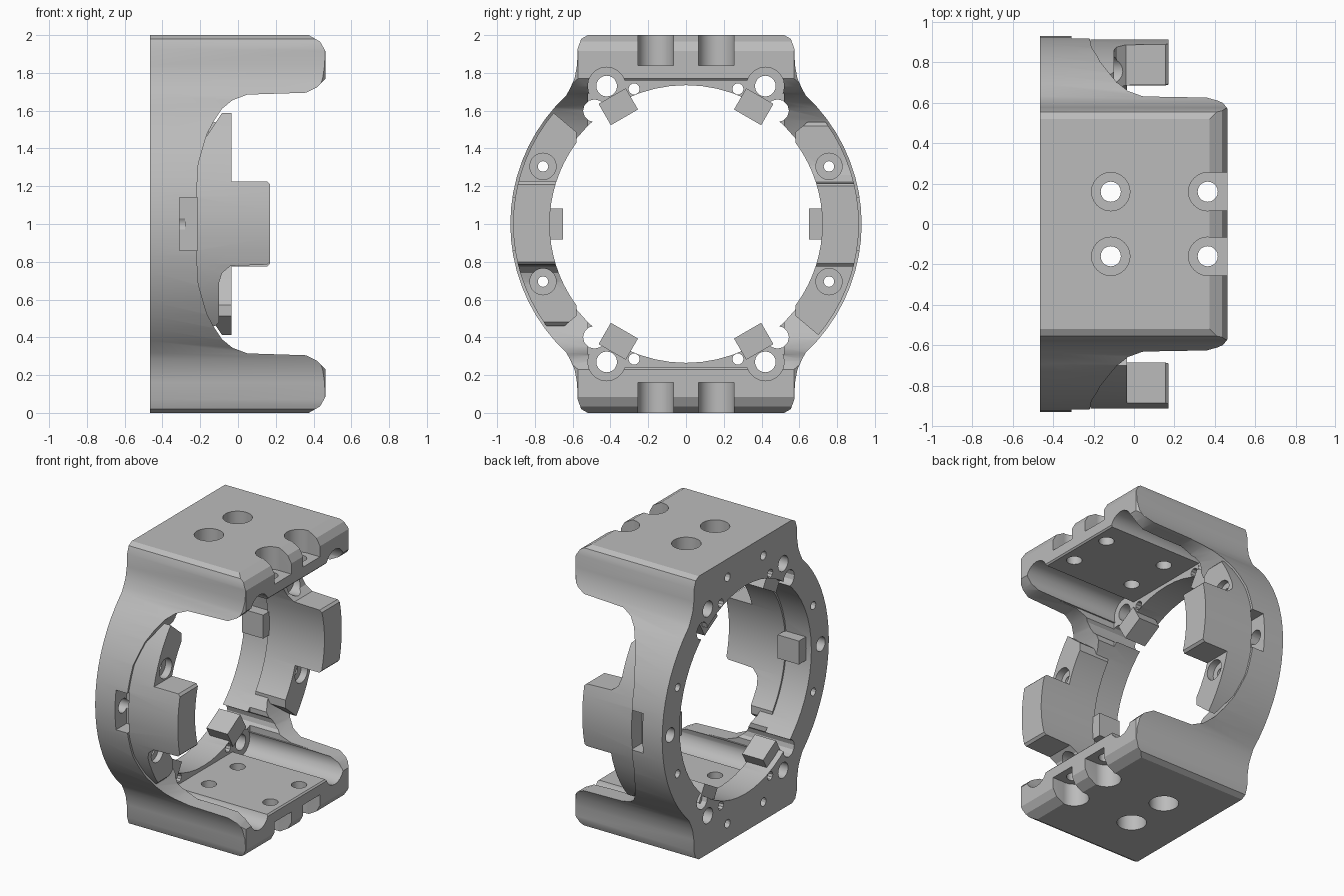
import bpy, bmesh
from math import sin, cos, radians, pi
from mathutils import Matrix

if "Cube" in bpy.data.objects:
    bpy.data.objects.remove(bpy.data.objects["Cube"])

grey = bpy.data.materials.new("plain_grey")
grey.use_nodes = True
grey.diffuse_color = (0.5, 0.5, 0.5, 1)
grey.node_tree.nodes["Principled BSDF"].inputs["Base Color"].default_value = (0.5, 0.5, 0.5, 1)


def prism(name, points, axis, lo, hi):
    """Extrude a 2D outline along one axis."""
    place = {"x": lambda u, v, d: (d, u, v),
             "y": lambda u, v, d: (u, d, v),
             "z": lambda u, v, d: (u, v, d)}[axis]
    bm = bmesh.new()
    ends = [[bm.verts.new(place(u, v, d)) for u, v in points] for d in (lo, hi)]
    n = len(points)
    bm.faces.new(ends[0])
    bm.faces.new(ends[1])
    for i in range(n):
        j = (i + 1) % n
        bm.faces.new((ends[0][i], ends[0][j], ends[1][j], ends[1][i]))
    bmesh.ops.recalc_face_normals(bm, faces=bm.faces)
    mesh = bpy.data.meshes.new(name)
    bm.to_mesh(mesh)
    bm.free()
    mesh.materials.append(grey)
    obj = bpy.data.objects.new(name, mesh)
    bpy.context.collection.objects.link(obj)
    return obj


def arc(r, a0, a1, n, cu=0, cv=0):
    return [(cu + r * cos(radians(a0 + (a1 - a0) * i / n)),
             cv + r * sin(radians(a0 + (a1 - a0) * i / n))) for i in range(n + 1)]


def rod(u, v, r, axis, lo, hi, n=20):
    return prism("cutter", arc(r, 0, 360, n, u, v)[:-1], axis, lo, hi)


def box(u0, u1, v0, v1, axis, lo, hi):
    return prism("cutter", [(u0, v0), (u1, v0), (u1, v1), (u0, v1)], axis, lo, hi)


def combine(target, tool, operation):
    """Apply a boolean and discard the tool."""
    mod = target.modifiers.new("cut", "BOOLEAN")
    mod.solver = "EXACT"
    mod.operation = operation
    mod.object = tool
    bpy.context.view_layer.update()
    bpy.context.view_layer.objects.active = target
    bpy.ops.object.modifier_apply(modifier=mod.name)
    bpy.data.objects.remove(tool)


def cut(target, tool):
    combine(target, tool, "DIFFERENCE")


def mirror_v(half):
    return half + [(u, -v) for u, v in reversed(half)]


signs = [(a, b) for a in (1, -1) for b in (1, -1)]

# Body: ring outline crossed with a C-shaped side profile and a plan outline
quarter = arc(0.93, 0, 47, 9) + [(0.615, 0.715), (0.59, 0.77), (0.577, 0.84),
                                 (0.573, 0.93), (0.555, 0.98), (0.52, 1.0)]
outline = quarter + [(-u, v) for u, v in reversed(quarter)]
outline += [(-u, -v) for u, v in quarter[1:]] + [(u, -v) for u, v in reversed(quarter[1:])]
body = prism("frame_body", outline, "x", -0.465, 0.5)
c_profile = [(-0.22, 0.15), (-0.21, 0.32), (-0.165, 0.475), (-0.125, 0.55), (-0.085, 0.61),
             (-0.03, 0.655), (0.05, 0.685), (0.36, 0.695), (0.42, 0.725), (0.463, 0.77),
             (0.463, 0.915), (0.435, 0.965), (0.34, 1.02), (-0.49, 1.02)]
combine(body, prism("cutter", mirror_v(c_profile), "y", -1.1, 1.1), "INTERSECT")
plan = [(-0.5, 0.99), (0.1, 0.99), (0.3, 0.66), (0.38, 0.625), (0.44, 0.6), (0.48, 0.55)]
combine(body, prism("cutter", mirror_v(plan), "z", -1.1, 1.1), "INTERSECT")

# Inside: round opening, flat plate floors, channels beside the side lips
cut(body, rod(0, 0, 0.735, "x", -0.6, 0.6, 56))
cut(body, box(-0.34, 0.34, -0.76, 0.76, "x", -0.27, 0.6))
cut(body, box(-0.52, 0.52, -0.69, 0.69, "x", -0.271, 0.61))
for a, b in signs:
    cut(body, rod(a * 0.42, b * 0.73, 0.1, "x", -0.272, 0.62))
    cut(body, rod(a * 0.485, b * 0.6, 0.06, "x", -0.6, 0.63, 12))
    cut(body, rod(a * 0.275, b * 0.715, 0.03, "x", -0.6, 0.63, 10))

# Side tabs: curved strip with a wide block and two uneven wings
tab_profile = [(-0.27, 0.46), (-0.27, -0.46), (-0.18, -0.535), (-0.12, -0.54), (-0.1, -0.52),
               (-0.1, -0.31), (-0.085, -0.26), (-0.04, -0.222), (0.155, -0.215), (0.17, -0.2),
               (0.17, 0.21), (0.155, 0.225), (-0.035, 0.225), (-0.035, 0.61),
               (-0.07, 0.61), (-0.17, 0.46)]
sector = arc(0.915, 140, 220, 18) + arc(0.722, 220, 140, 18)
for turn in (0, pi):
    tab = prism("side_tab", sector, "x", -0.4, 0.3)
    combine(tab, prism("cutter", tab_profile, "y", -1.0, -0.58), "INTERSECT")
    tab.data.transform(Matrix.Rotation(turn, 4, "X"))
    combine(body, tab, "UNION")

# Six locating blocks inside the ring
for k in range(6):
    block = box(0.652, 0.782, -0.083, 0.083, "x", -0.425, -0.26)
    block.data.transform(Matrix.Rotation(k * pi / 3, 4, "X"))
    combine(body, block, "UNION")

# Ring holes: corner bolts, tab screws with counterbores, small blind holes
for a, b in signs:
    cut(body, rod(a * 0.42, b * 0.73, 0.055, "x", -0.6, 0.6))
    cut(body, rod(a * 0.757, b * 0.305, 0.028, "x", -0.6, 0.6, 12))
    raised = a * b < 0
    seat = -0.085 if raised else -0.14
    cut(body, rod(a * 0.757, b * 0.305, 0.07, "x", seat, 0.1))
    cut(body, rod(a * 0.2, b * 0.87, 0.03, "x", -0.6, -0.36, 12))

# Side windows with a bore from the back
for a in (1, -1):
    lo, hi = sorted((a * 0.8, a * 1.0))
    cut(body, box(-0.31, -0.215, -0.14, 0.14, "y", lo, hi))
    cut(body, rod(a * 0.84, 0, 0.05, "x", -0.6, -0.28))

# Plate holes: counterbores, the front pair open to the plate edge
for a, b in signs:
    lo, hi = sorted((b * 0.84, b * 1.1))
    for x in (-0.115, 0.365):
        cut(body, rod(x, a * 0.16, 0.05, "z", *sorted((b * 0.6, b * 1.1))))
        cut(body, rod(x, a * 0.16, 0.095, "z", lo, hi, 24))
    cut(body, box(0.365, 0.6, a * 0.16 - 0.094, a * 0.16 + 0.094, "z", lo, hi))

# Finish: stand on the ground, smooth curved faces, keep edges sharp
body.location.z = 1
bpy.ops.object.select_all(action="DESELECT")
body.select_set(True)
bpy.context.view_layer.objects.active = body
bpy.ops.object.shade_smooth_by_angle(angle=radians(25))
